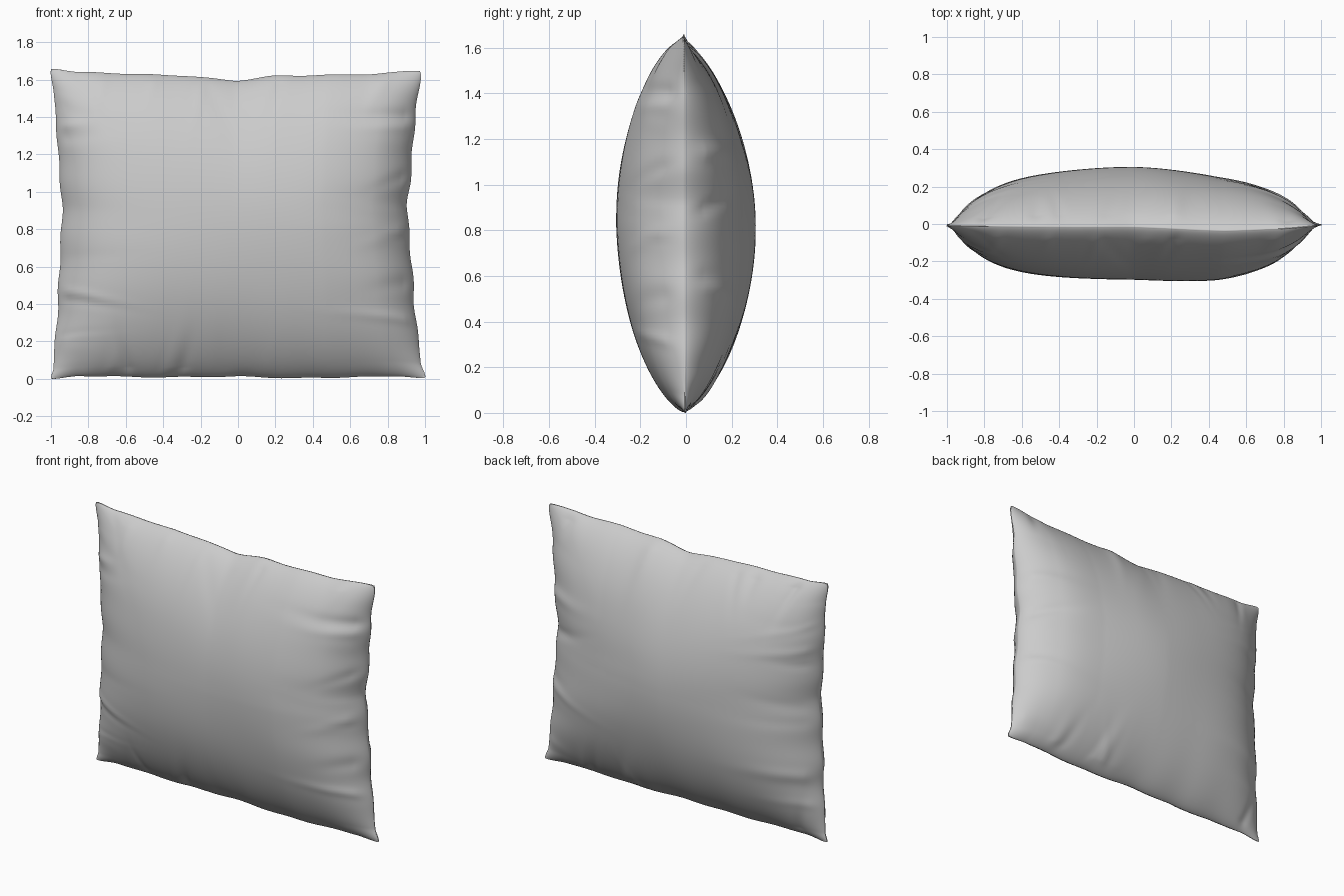
import bpy, bmesh, math, random

if "Cube" in bpy.data.objects:
    bpy.data.objects.remove(bpy.data.objects["Cube"])

random.seed(11)
NU, NV = 150, 130


def curve(points, t):
    """Smooth interpolation through (t, value) points."""
    for (a, p), (b, q) in zip(points, points[1:]):
        if t <= b:
            k = (t - a) / (b - a)
            k = 0.5 * k + 0.5 * k * k * (3 - 2 * k)
            return p + (q - p) * k
    return points[-1][1]


# Outline of the seam: pinched sides and pointed corners
LEFT = [(-1, -1.008), (-.93, -.988), (-.5, -.962), (.1, -.94), (.5, -.964), (.85, -.985), (1, -1.008)]
RIGHT = [(-1, 1.01), (-.9, .978), (-.5, .942), (.12, .905), (.3, .922), (.7, .947), (1, .983)]
BOTTOM = [(-1, -.005), (-.85, .015), (-.4, .008), (0, .012), (.3, .003), (.85, .014), (1, 0)]
TOP = [(-1, 1.662), (-.85, 1.64), (-.3, 1.622), (0, 1.594), (.22, 1.62), (.7, 1.628), (1, 1.65)]
SEAM = [(-1, -.01), (-.3, -.015), (0, -.015), (.5, -.035), (.8, -.025), (1, -.01)]


def make_creases():
    """Random puckers running inward from each edge: (edge, position, width, length, depth, slant)."""
    return [(e, random.uniform(-.85, .85), random.uniform(.025, .055), random.uniform(.12, .35),
             random.uniform(-.012, .009), random.uniform(-.4, .4))
            for e in range(4) for _ in range(9)]


def pucker(creases, u, v):
    total = 0
    for edge, pos, width, length, depth, slant in creases:
        along, inward = ((u, 1 + v), (u, 1 - v), (v, 1 + u), (v, 1 - u))[edge]
        d = (along - pos - slant * inward) / width
        if abs(d) < 3:
            total += depth * math.exp(-d * d - (inward / length) ** 2) * min(1, inward / .06)
    return total


def puff(u, v, slope):
    """Stuffing thickness: crowned middle, full shoulders near the short sides."""
    across = (1 - slope * u * u) * (1 - abs(u) ** 6.5) ** .7
    return across * (1 - abs(v) ** (2 + 1.0 * u * u)) ** .71


def ripple(t, phase):
    """Slight waviness of the sewn edge."""
    return .004 * math.sin(19 * t + phase) * (1 - t ** 4)


# Cushion: two puffed sheets joined along the seam
bm = bmesh.new()
rim = {}
for side, depth, slope in ((-1, .285, .29), (1, .318, .4)):
    creases = make_creases()
    grid = []
    for j in range(NV + 1):
        row = []
        v = math.sin(math.pi / 2 * (2 * j / NV - 1))
        for i in range(NU + 1):
            u = math.sin(math.pi / 2 * (2 * i / NU - 1))
            border = i in (0, NU) or j in (0, NV)
            if border and (i, j) in rim:
                row.append(rim[i, j])
                continue
            l, r = curve(LEFT, v) + ripple(v, 0), curve(RIGHT, v) + ripple(v, 2)
            b, t = curve(BOTTOM, u) + ripple(u, 1) * .6, curve(TOP, u) + ripple(u, 4) * .6
            x = l + (r - l) * (u + 1) / 2
            z = b + (t - b) * (v + 1) / 2
            # Round off the corner tips
            tip = .01 * (u * v) ** 40
            x -= math.copysign(tip, u)
            z -= math.copysign(tip * .6, v)
            y = curve(SEAM, u) * (1 + .6 * min(v, 0))
            if not border:
                y += side * max(.003, depth * puff(u, v, slope) + pucker(creases, u, v))
                # Broad soft dents in the fabric
                y += side * .003 * math.sin(4 * u + 5 * v + side) * (1 - u * u) * (1 - v * v)
            vert = bm.verts.new((x, y, z))
            if border:
                rim[i, j] = vert
            row.append(vert)
        grid.append(row)
    for j in range(NV):
        for i in range(NU):
            quad = [grid[j][i], grid[j][i + 1], grid[j + 1][i + 1], grid[j + 1][i]]
            bm.faces.new(quad if side < 0 else quad[::-1])

bmesh.ops.recalc_face_normals(bm, faces=bm.faces)
mesh = bpy.data.meshes.new("cushion")
bm.to_mesh(mesh)
bm.free()
mesh.shade_smooth()
cushion = bpy.data.objects.new("cushion", mesh)
bpy.context.collection.objects.link(cushion)
